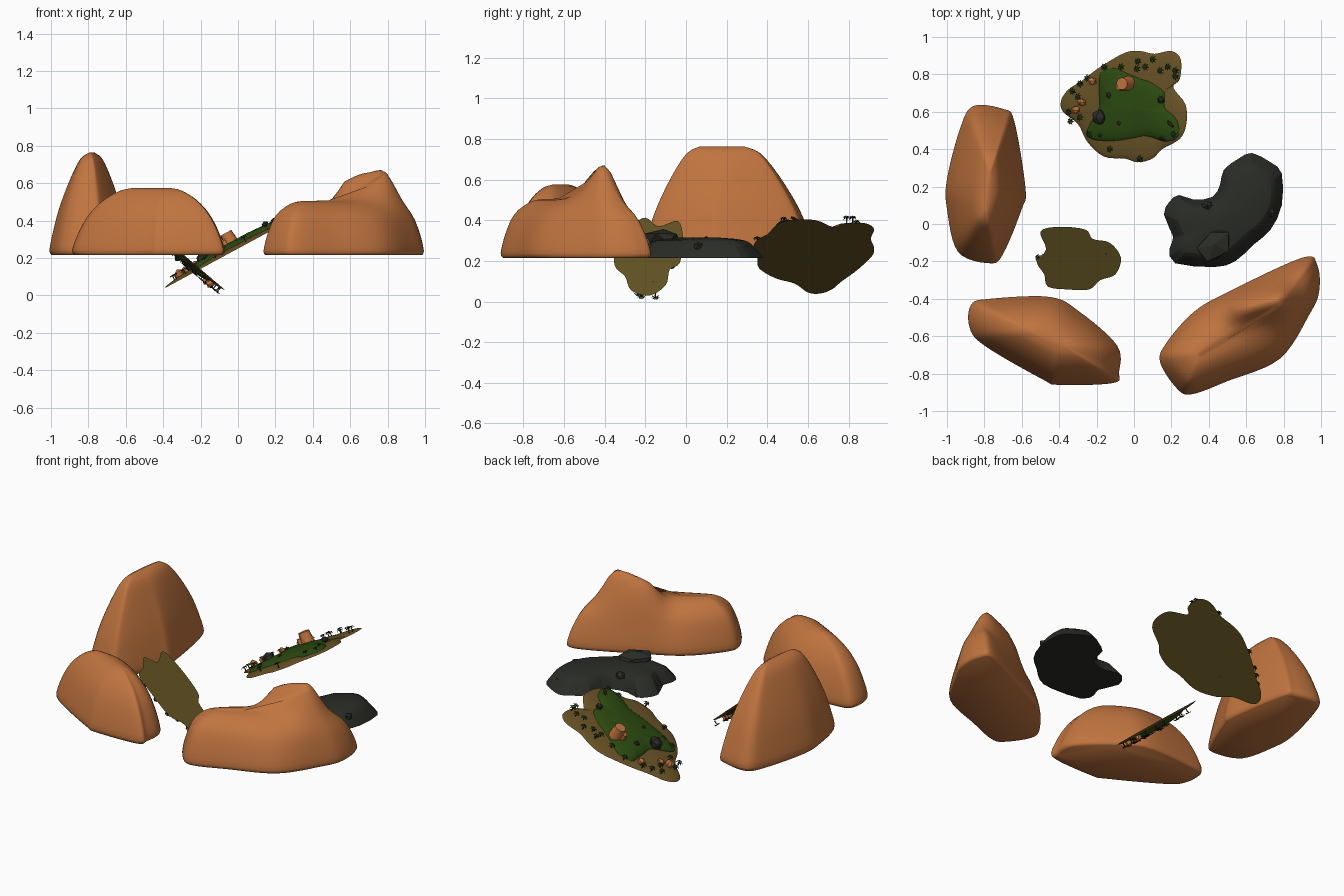
import bpy, bmesh, math, random
from mathutils import Matrix, Vector

random.seed(4)
cube = bpy.data.objects.get("Cube")
if cube:
    bpy.data.objects.remove(cube)


def material(name, rgb):
    m = bpy.data.materials.new(name)
    m.use_nodes = True
    m.diffuse_color = (*rgb, 1)
    bsdf = next(n for n in m.node_tree.nodes if n.type == 'BSDF_PRINCIPLED')
    bsdf.inputs["Base Color"].default_value = (*rgb, 1)
    bsdf.inputs["Roughness"].default_value = 0.9
    return m


CLAY = material("orange clay", (.53, .175, .05))
SAND = material("brown sand", (.14, .085, .019))
OLIVE = material("olive earth", (.13, .09, .017))
GRASS = material("grass green", (.024, .066, .005))
SLATE = material("dark slate", (.023, .025, .019))
LEAF = material("palm green", (.007, .03, .007))
TRUNK = material("trunk brown", (.05, .028, .012))


def finish(name, bm, mats, angle=None):
    bmesh.ops.recalc_face_normals(bm, faces=bm.faces)
    me = bpy.data.meshes.new(name)
    bm.to_mesh(me)
    bm.free()
    for m in mats:
        me.materials.append(m)
    ob = bpy.data.objects.new(name, me)
    bpy.context.collection.objects.link(ob)
    if angle:
        bpy.ops.object.select_all(action='DESELECT')
        bpy.context.view_layer.objects.active = ob
        ob.select_set(True)
        bpy.ops.object.shade_smooth_by_angle(angle=math.radians(angle))
        ob.select_set(False)
    return ob


def spline(pts, per, closed=True):
    """Smooth curve through 2D points."""
    p = [Vector(q) for q in pts]
    n, out = len(p), []
    at = (lambda i: p[i % n]) if closed else (lambda i: p[max(0, min(n - 1, i))])
    for i in range(n if closed else n - 1):
        a, b, c, d = (at(i + k) for k in (-1, 0, 1, 2))
        for s in range(per):
            t = s / per
            out.append(.5 * (2 * b + (c - a) * t + (2 * a - 5 * b + 4 * c - d) * t * t
                             + (3 * b - a - 3 * c + d) * t ** 3))
    return out if closed else out + [p[-1]]


def nearest(p, a, b):
    d = b - a
    return a + d * max(0, min(1, (p - a).dot(d) / d.length_squared))


def mound(name, outline, ridge, profile, base, height, mats, bump=None, angle=60, per=6):
    """Closed mound: rings shrink from the outline towards a ridge line."""
    bm = bmesh.new()
    a, b = (Vector(q) for q in ridge)
    edge = spline(outline, per)
    n = len(edge)
    # Ridge targets are averaged along the rim so that no creases form
    goal = [nearest(p, a, b) for p in edge]
    for _ in range(4 * per):
        goal = [(goal[i - 1] + goal[i] + goal[(i + 1) % n]) / 3 for i in range(n)]
    rings = []
    for f, h in spline(profile, 3, closed=False):
        ring = []
        for p, g in zip(edge, goal):
            q = p.lerp(g, f)
            z = base + height * h
            if bump:
                c, d, width, amount = bump
                r = (q - nearest(q, Vector(c), Vector(d))).length / width
                z += amount * math.exp(-r * r) * h
            ring.append(bm.verts.new((q.x, q.y, z)))
        rings.append(ring)
    for lo, hi in zip(rings, rings[1:]):
        for i in range(n):
            bm.faces.new((lo[i], lo[(i + 1) % n], hi[(i + 1) % n], hi[i]))
    bm.faces.new(rings[-1])
    bottom = bm.faces.new(rings[0])
    bottom.material_index = len(mats) - 1
    return finish(name, bm, mats, angle)


def rock(name, mat, size, where, jitter=.15):
    bm = bmesh.new()
    bmesh.ops.create_icosphere(bm, subdivisions=1, radius=1)
    for v in bm.verts:
        v.co *= 1 + random.uniform(-jitter, jitter)
    ob = finish(name, bm, [mat])
    ob.matrix_world = where @ Matrix.Diagonal((*size, 1))
    return ob


# Clay hills
mound("tall_hill",
      [(-.86, .63), (-.70, .615), (-.64, .55), (-.58, .19), (-.60, .08), (-.70, -.16),
       (-.77, -.21), (-.94, -.15), (-1, .08), (-1, .24), (-.93, .51)],
      [(-.79, .08), (-.77, .27)],
      [(.05, 0), (0, .05), (.08, .22), (.24, .47), (.5, .75), (.74, .94), (.96, 1)],
      .215, .548, [CLAY])
mound("round_hill",
      [(-.87, -.43), (-.77, -.40), (-.45, -.39), (-.29, -.47), (-.09, -.65), (-.08, -.79),
       (-.11, -.85), (-.40, -.86), (-.49, -.83), (-.80, -.65), (-.88, -.55)],
      [(-.54, -.58), (-.38, -.65)],
      [(.05, 0), (0, .08), (.12, .38), (.28, .63), (.5, .83), (.75, .96), (.96, 1)],
      .215, .36, [CLAY])
mound("double_hill",
      [(.90, -.18), (.98, -.22), (.99, -.36), (.94, -.48), (.78, -.72), (.50, -.84),
       (.31, -.91), (.23, -.88), (.14, -.74), (.17, -.64), (.32, -.47), (.51, -.36)],
      [(.36, -.69), (.78, -.44)],
      [(.05, 0), (0, .08), (.1, .4), (.3, .74), (.65, .95), (.96, 1)],
      .215, .29, [CLAY], bump=((.59, -.42), (.76, -.40), .095, .175))

# Dark rocky island with boulders
mound("slate_island",
      [(.19, .12), (.24, .155), (.32, .13), (.42, .145), (.46, .21), (.48, .29), (.56, .35),
       (.63, .38), (.73, .33), (.79, .27), (.79, .1), (.73, -.03), (.64, -.11), (.54, -.2),
       (.43, -.23), (.22, -.21), (.19, -.13), (.21, -.07), (.16, .05)],
      [(.38, -.04), (.62, .13)],
      [(0, 0), (.12, .35), (.35, .85), (.9, 1)],
      .215, .1, [SLATE], angle=20, per=2)
rock("slate_boulder", SLATE, (.11, .08, .05),
     Matrix.Translation((.43, -.11, .31)) @ Matrix.Rotation(.7, 4, 'Z'))
for x, y, z in ((.39, .1, .295), (.73, .06, .27), (.68, .29, .26)):
    rock("slate_stone", SLATE, (.03, .025, .025), Matrix.Translation((x, y, z)))


# Palm mesh shared by all palms
def palm_mesh():
    bm = bmesh.new()
    bmesh.ops.create_cone(bm, segments=5, radius1=.004, radius2=.0025, depth=.026, cap_ends=True,
                          matrix=Matrix.Translation((0, 0, .013)))
    for k in range(7):
        turn = Matrix.Rotation(k * math.tau / 7, 3, 'Z')
        v = [bm.verts.new(turn @ Vector(c)) for c in
             ((0, 0, .026), (.012, -.005, .031), (.023, 0, .02), (.012, .005, .031))]
        bm.faces.new(v).material_index = 1
    ob = finish("palm", bm, [TRUNK, LEAF])
    me = ob.data
    bpy.data.objects.remove(ob)
    return me


PALM = palm_mesh()


class Island:
    """A tilted sheet of land; positions are given as seen from above."""

    def __init__(self, angle, z):
        self.cos = math.cos(math.radians(angle))
        self.frame = Matrix.Translation((0, 0, z)) @ Matrix.Rotation(math.radians(angle), 4, 'Y')

    def flat(self, pts):
        return [(x / self.cos, y) for x, y in pts]

    def at(self, x, y, h):
        return self.frame @ Matrix.Translation((x / self.cos, y, h))

    def land(self, name, outline, ridge, base, height, mats):
        ob = mound(name, self.flat(outline), self.flat(ridge),
                   [(0, 0), (.08, .35), (.35, .75), (.92, 1)], base, height, mats, angle=50, per=4)
        ob.matrix_world = self.frame

    def palms(self, spots, h=.012, lean=0):
        for x, y in spots:
            ob = bpy.data.objects.new("palm", PALM)
            bpy.context.collection.objects.link(ob)
            ob.matrix_world = self.at(x + lean, y, h) @ Matrix.Rotation(random.random() * 6, 4, 'Z')

    def stump(self, x, y, r, depth):
        bm = bmesh.new()
        bmesh.ops.create_cone(bm, segments=9, radius1=r, radius2=r * .8, depth=depth, cap_ends=True)
        finish("clay_pillar", bm, [CLAY], 40).matrix_world = self.at(x, y, .025 + depth / 2)


# Large tilted island
big = Island(-28.4, .25)
core = [(-.08, .62), (.06, .62)]
big.land("large_island",
         [(-.28, .765), (-.18, .84), (-.05, .915), (.03, .925), (.11, .91), (.2, .925),
          (.25, .88), (.245, .775), (.21, .73), (.275, .64), (.28, .535), (.245, .455),
          (.15, .4), (.1, .35), (.02, .33), (-.05, .35), (-.16, .36), (-.25, .44),
          (-.3, .535), (-.38, .6), (-.39, .66), (-.35, .72)], core, 0, .028, [SAND, OLIVE])
big.land("large_island_grass",
         [(-.17, .81), (-.1, .835), (0, .8), (.05, .78), (.11, .76), (.17, .71), (.18, .62),
          (.23, .57), (.25, .48), (.19, .44), (.08, .465), (-.02, .45), (-.13, .44), (-.24, .465),
          (-.23, .53), (-.18, .62), (-.18, .72)], core, .016, .034, [GRASS])
big.stump(-.015, .75, .042, .08)
big.stump(-.045, .735, .024, .05)
for x, y in ((-.21, .765), (-.265, .65), (-.3, .61)):
    rock("clay_stone", CLAY, (.026, .023, .026), big.at(x, y, .03))
for x, y, r in ((-.165, .57, .045), (-.115, .69, .02), (.165, .66, .02), (-.06, .54, .014)):
    rock("grey_stone", SLATE, (r, r, r), big.at(x, y, .042))
rock("fallen_log", TRUNK, (.03, .009, .009), big.at(.215, .535, .045) @ Matrix.Rotation(-.7, 4, 'Z'))
big.palms([(-.07, .84), (.02, .87), (.015, .83), (.06, .84), (.1, .88), (.14, .82), (.18, .84),
           (.22, .82), (.22, .79), (-.16, .84), (-.29, .75), (-.33, .71), (-.3, .68), (-.35, .6),
           (-.34, .55), (-.29, .57), (-.24, .48), (-.18, .48), (-.13, .4), (.03, .35),
           (.15, .46), (.21, .48), (.14, .67), (-.25, .78)], lean=.018)

# Small island, tipped face down
small = Island(220.4, -.03)
shore = [(-.5, -.04), (-.4, -.015), (-.26, -.03), (-.22, -.08), (-.13, -.1), (-.07, -.18),
         (-.1, -.27), (-.18, -.3), (-.24, -.35), (-.35, -.35), (-.46, -.335), (-.48, -.27),
         (-.52, -.2), (-.47, -.135)]
core = [(-.36, -.19), (-.22, -.19)]
small.land("small_island", shore, core, 0, .018, [SAND, OLIVE])
middle = Vector((-.3, -.19))
small.land("small_island_grass", [middle.lerp(Vector(p), .68) for p in shore], core,
           .01, .026, [GRASS])
small.palms([middle.lerp(Vector(p), .74) for p in shore] + [(-.2, -.16), (-.33, -.26), (-.49, -.18)])
small.palms([(-.095, -.22), (-.09, -.15), (-.11, -.235)], .008)
for x, y in ((-.15, -.16), (-.13, -.22), (-.4, -.25)):
    rock("clay_stone", CLAY, (.022, .02, .026), small.at(x, y, .025))
for x, y in ((-.24, -.22), (-.3, -.15)):
    rock("grey_stone", SLATE, (.022, .022, .022), small.at(x, y, .03))
